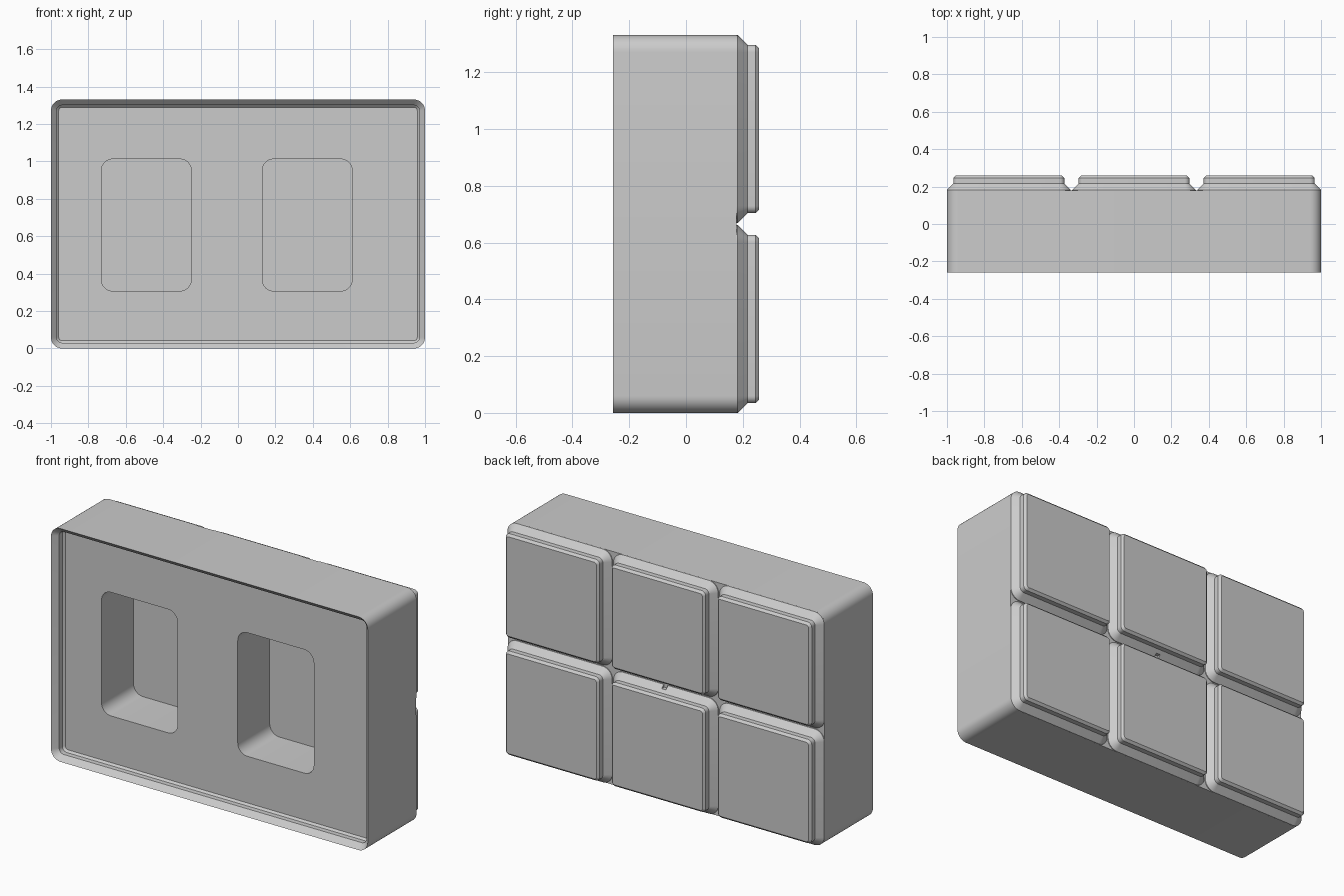
import bpy, bmesh, math

if "Cube" in bpy.data.objects:
    bpy.data.objects.remove(bpy.data.objects["Cube"])

MID_Z = 0.6655      # half of the total height
PITCH = 0.6693      # spacing of the feet
BACK = 0.178        # back plane of the body
FRONT = -0.258      # rim of the stacking lip


def ring(cx, cz, w, h, r, y, seg=8):
    """Points of a rounded rectangle lying in an x-z plane."""
    pts = []
    corners = ((1, 1), (-1, 1), (-1, -1), (1, -1))
    for i, (sx, sz) in enumerate(corners):
        for k in range(seg + 1):
            a = math.pi / 2 * (i + k / seg)
            pts.append((cx + sx * (w / 2 - r) + r * math.cos(a), y,
                        cz + sz * (h / 2 - r) + r * math.sin(a)))
    return pts


def loft(name, cx, cz, w, h, profile):
    """Closed solid through rounded rectangles given as (inset, radius, y)."""
    bm = bmesh.new()
    rings = [[bm.verts.new(p) for p in ring(cx, cz, w - 2 * i, h - 2 * i, r, y)]
             for i, r, y in profile]
    n = len(rings[0])
    for a, b in zip(rings, rings[1:]):
        for k in range(n):
            bm.faces.new((a[k], a[(k + 1) % n], b[(k + 1) % n], b[k]))
    bm.faces.new(rings[0])
    bm.faces.new(rings[-1])
    bmesh.ops.recalc_face_normals(bm, faces=bm.faces)
    me = bpy.data.meshes.new(name)
    bm.to_mesh(me)
    bm.free()
    ob = bpy.data.objects.new(name, me)
    bpy.context.collection.objects.link(ob)
    return ob


def activate(ob):
    bpy.ops.object.select_all(action='DESELECT')
    ob.select_set(True)
    bpy.context.view_layer.objects.active = ob


def cut(target, cutter):
    mod = target.modifiers.new("cut", 'BOOLEAN')
    mod.operation = 'DIFFERENCE'
    mod.solver = 'EXACT'
    mod.object = cutter
    activate(target)
    bpy.ops.object.modifier_apply(modifier=mod.name)


# body with the stepped lip around its recessed front
body = loft("bin_body", 0, MID_Z, 2.0, 2 * MID_Z, [
    (0, 0.0598, BACK), (0, 0.0598, FRONT), (0.0303, 0.0295, -0.2277),
    (0.0303, 0.0295, -0.199), (0.0414, 0.0184, -0.188)])

# two rounded pockets
for cx in (-0.49, 0.37):
    cutter = loft("pocket_cutter", cx, 0.66, 0.48, 0.705,
                  [(0, 0.06, -0.24), (0, 0.06, 0.10)])
    cut(body, cutter)
    bpy.data.objects.remove(cutter)

# six stepped feet on the back
feet = []
for col in (-1, 0, 1):
    for row in (-0.5, 0.5):
        feet.append(loft("foot", col * PITCH, MID_Z + row * PITCH, 0.6614, 0.6614, [
            (0, 0.0598, BACK), (0, 0.0598, 0.1823), (0.0343, 0.0255, 0.2166),
            (0.0343, 0.0255, 0.2453), (0.047, 0.0128, 0.258)]))

# small notch across the groove between the two middle feet
notch = loft("notch_cutter", 0, MID_Z, 0.026, 0.044,
             [(0, 0.001, BACK - 0.02), (0, 0.001, 0.23)])
for ob in feet[2:4]:
    cut(ob, notch)
bpy.data.objects.remove(notch)

for ob in [body] + feet:
    activate(ob)
    bpy.ops.object.shade_smooth_by_angle(angle=math.radians(30))
